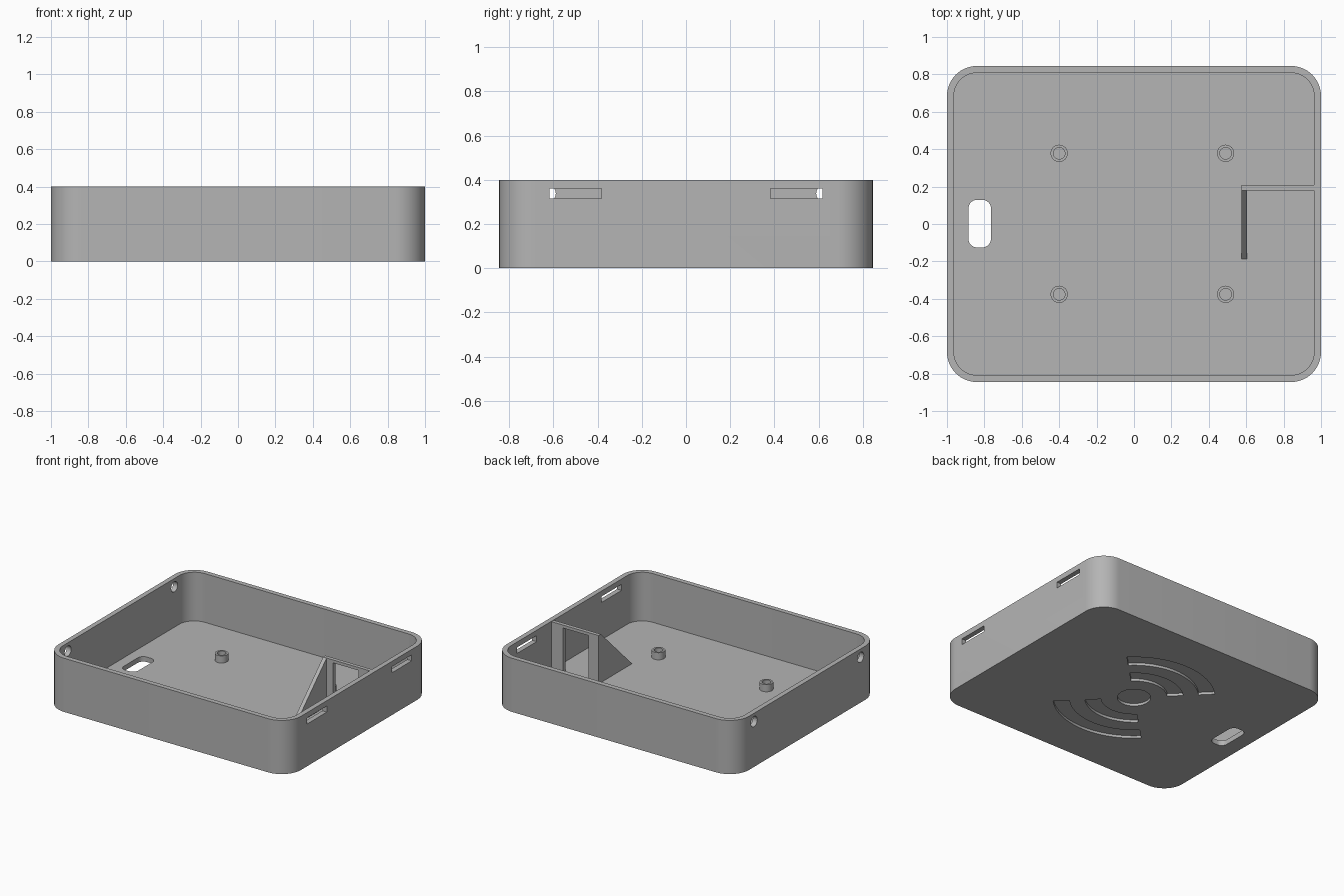
import bpy, bmesh
from math import sin, cos, radians

if "Cube" in bpy.data.objects:
    bpy.data.objects.remove(bpy.data.objects["Cube"], do_unlink=True)

grey = bpy.data.materials.new("plain grey")
grey.use_nodes = True
colour = (0.46, 0.46, 0.46, 1)
grey.diffuse_color = colour
grey.node_tree.nodes["Principled BSDF"].inputs["Base Color"].default_value = colour

HALF_X, HALF_Y, HEIGHT, WALL = 1.0, 0.845, 0.4, 0.037
CORNER = 0.16
RECESS = 0.019


def arc(cx, cy, r, start, end, steps):
    angles = [radians(start + (end - start) * i / steps) for i in range(steps + 1)]
    return [(cx + r * cos(a), cy + r * sin(a)) for a in angles]


def circle(cx, cy, r, steps=32):
    return arc(cx, cy, r, 0, 360, steps)[:-1]


def rect(u0, u1, v0, v1):
    return [(u0, v0), (u1, v0), (u1, v1), (u0, v1)]


def rounded(cx, cy, hx, hy, r, steps=12):
    pts = []
    for k, (sx, sy) in enumerate([(1, 1), (-1, 1), (-1, -1), (1, -1)]):
        pts += arc(cx + sx * (hx - r), cy + sy * (hy - r), r, k * 90, k * 90 + 90, steps)
    return pts


def prism(name, outline, lo, hi, axis="z"):
    """Extrude a counter-clockwise outline along an axis."""
    place = {"z": lambda u, v, w: (u, v, w),
             "x": lambda u, v, w: (w, u, v),   # outline is (y, z)
             "y": lambda u, v, w: (v, w, u)}[axis]  # outline is (z, x)
    bm = bmesh.new()
    bottom = [bm.verts.new(place(u, v, lo)) for u, v in outline]
    top = [bm.verts.new(place(u, v, hi)) for u, v in outline]
    bm.faces.new(bottom[::-1])
    bm.faces.new(top)
    n = len(outline)
    for i in range(n):
        j = (i + 1) % n
        bm.faces.new((bottom[i], bottom[j], top[j], top[i]))
    mesh = bpy.data.meshes.new(name)
    bm.to_mesh(mesh)
    bm.free()
    mesh.materials.append(grey)
    obj = bpy.data.objects.new(name, mesh)
    bpy.context.collection.objects.link(obj)
    return obj


def cut(obj, cutters):
    """Subtract each cutter, then throw it away."""
    for cutter in cutters:
        mod = obj.modifiers.new("cut", "BOOLEAN")
        mod.operation = "DIFFERENCE"
        mod.solver = "EXACT"
        mod.object = cutter
        bpy.ops.object.select_all(action="DESELECT")
        bpy.context.view_layer.objects.active = obj
        obj.select_set(True)
        bpy.ops.object.modifier_apply(modifier=mod.name)
        bpy.data.objects.remove(cutter, do_unlink=True)


def smooth(obj):
    bpy.ops.object.select_all(action="DESELECT")
    bpy.context.view_layer.objects.active = obj
    obj.select_set(True)
    bpy.ops.object.shade_smooth_by_angle(angle=radians(30))


# Open tray with rounded corners
tray = prism("tray", rounded(0, 0, HALF_X, HALF_Y, CORNER), 0, HEIGHT)
cavity = prism("cavity", rounded(0, 0, HALF_X - WALL, HALF_Y - WALL, CORNER - WALL),
               WALL, HEIGHT + 0.1)
cutters = [cavity]

# Cable opening through the floor
cutters.append(prism("floor_opening", rounded(-0.825, 0.002, 0.06, 0.127, 0.045, 8), -0.1, 0.1))

# Slots in one end wall, round screw holes in the other
for side in (-1, 1):
    y0, y1 = sorted((side * 0.383, side * 0.617))
    cutters.append(prism("wall_slot", rect(y0, y1, 0.315, 0.36), 0.9, 1.1, "x"))
    cutters.append(prism("screw_hole", circle(side * 0.627, 0.338, 0.038), -1.1, -0.9, "x"))

# Shallow disc and curved bands recessed in the underside
cutters.append(prism("disc_recess", circle(0, 0, 0.113, 48), -0.1, RECESS))
for inner, outer in ((0.225, 0.333), (0.438, 0.548)):
    for start in (45, 225):
        band = arc(0, 0, outer, start, start + 90, 24) + arc(0, 0, inner, start + 90, start, 24)
        cutters.append(prism("band_recess", band, -0.1, RECESS))

cut(tray, cutters)
smooth(tray)

# Hollow standoffs on the floor
for x in (-0.4, 0.49):
    for y in (-0.376, 0.378):
        post = prism("standoff", circle(x, y, 0.046), WALL - 0.005, 0.09)
        cut(post, [prism("bore", circle(x, y, 0.031), WALL, 0.2)])
        smooth(post)

# Upright bracket panel with a window
panel = prism("bracket_panel", rect(WALL - 0.005, 0.397, 0.575, 0.97), 0.18, 0.208, "y")
cut(panel, [prism("window", rect(WALL, 0.375, 0.657, 0.868), 0.1, 0.3, "y")])

# Triangular brace holding the panel
prism("bracket_brace", [(-0.19, WALL - 0.003), (0.181, WALL - 0.003), (0.181, 0.397)],
      0.575, 0.604, "x")
